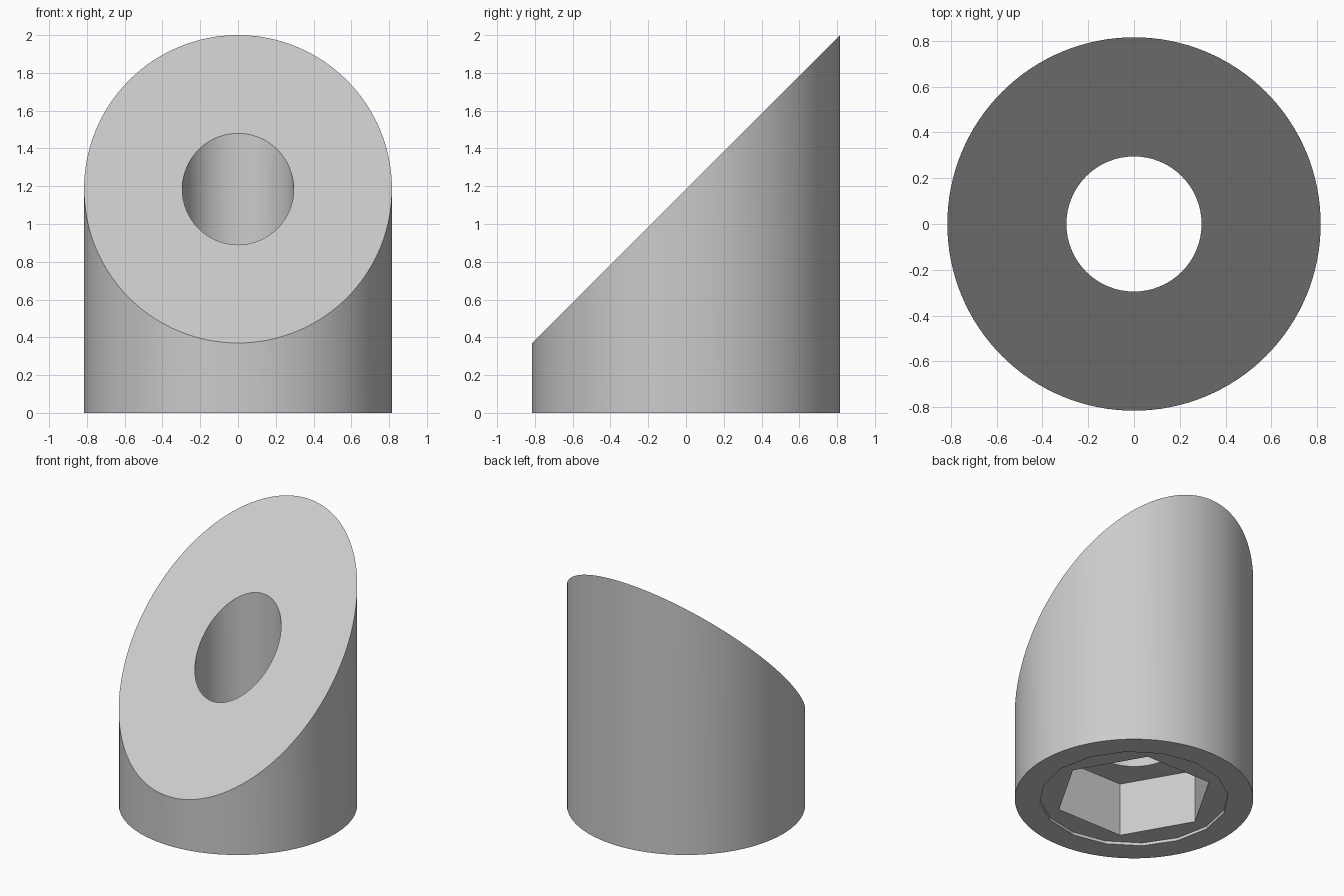
import bpy, bmesh, math
from mathutils import Matrix

old = bpy.data.objects.get("Cube")
if old:
    bpy.data.objects.remove(old, do_unlink=True)

RADIUS = 0.815      # outer radius
MID = 1.185         # height of the sloped face on the axis
RECESS, HEX_TOP = 0.022, 0.425

grey = bpy.data.materials.new("light grey")
grey.use_nodes = True
colour = (0.6, 0.6, 0.6, 1)
grey.diffuse_color = colour
grey.node_tree.nodes["Principled BSDF"].inputs["Base Color"].default_value = colour


def prism(name, radius, sides, bottom, top):
    """Upright prism with its first corner on +x, optionally hidden as a cutter."""
    bm = bmesh.new()
    place = Matrix.Translation((0, 0, (bottom + top) / 2)) @ Matrix.Rotation(math.pi / 2, 4, "Z")
    bmesh.ops.create_cone(bm, cap_ends=True, segments=sides, radius1=radius,
                          radius2=radius, depth=top - bottom, matrix=place)
    mesh = bpy.data.meshes.new(name)
    mesh.materials.append(grey)
    bm.to_mesh(mesh)
    bm.free()
    obj = bpy.data.objects.new(name, mesh)
    bpy.context.collection.objects.link(obj)
    return obj


# Sleeve body, sliced by a 45 degree plane that rises to the back
body = prism("angled_sleeve", RADIUS, 128, 0, 2.2)
bm = bmesh.new()
bm.from_mesh(body.data)
cut = bmesh.ops.bisect_plane(bm, geom=bm.verts[:] + bm.edges[:] + bm.faces[:],
                             plane_co=(0, 0, MID), plane_no=(0, -1, 1), clear_outer=True)
rim = [e for e in cut["geom_cut"] if isinstance(e, bmesh.types.BMEdge)]
bmesh.ops.contextual_create(bm, geom=rim)
bmesh.ops.recalc_face_normals(bm, faces=bm.faces[:])
bm.to_mesh(body.data)
bm.free()

# Through bore, hexagonal nut pocket and shallow washer recess underneath
cutters = [
    prism("bore_cutter", 0.295, 64, -0.3, 2.4),
    prism("hex_pocket_cutter", 0.545, 6, -0.2, HEX_TOP),
    prism("washer_recess_cutter", 0.645, 16, -0.1, RECESS),
]
bpy.ops.object.select_all(action="DESELECT")
bpy.context.view_layer.objects.active = body
body.select_set(True)
for cutter in cutters:
    cutter.hide_render = True
    mod = body.modifiers.new(cutter.name, "BOOLEAN")
    mod.operation = "DIFFERENCE"
    mod.solver = "EXACT"
    mod.object = cutter
    bpy.ops.object.modifier_apply(modifier=mod.name)
    bpy.data.objects.remove(cutter, do_unlink=True)

# Smooth round walls, crisp polygonal edges
bpy.ops.object.shade_smooth_by_angle(angle=math.radians(15))
